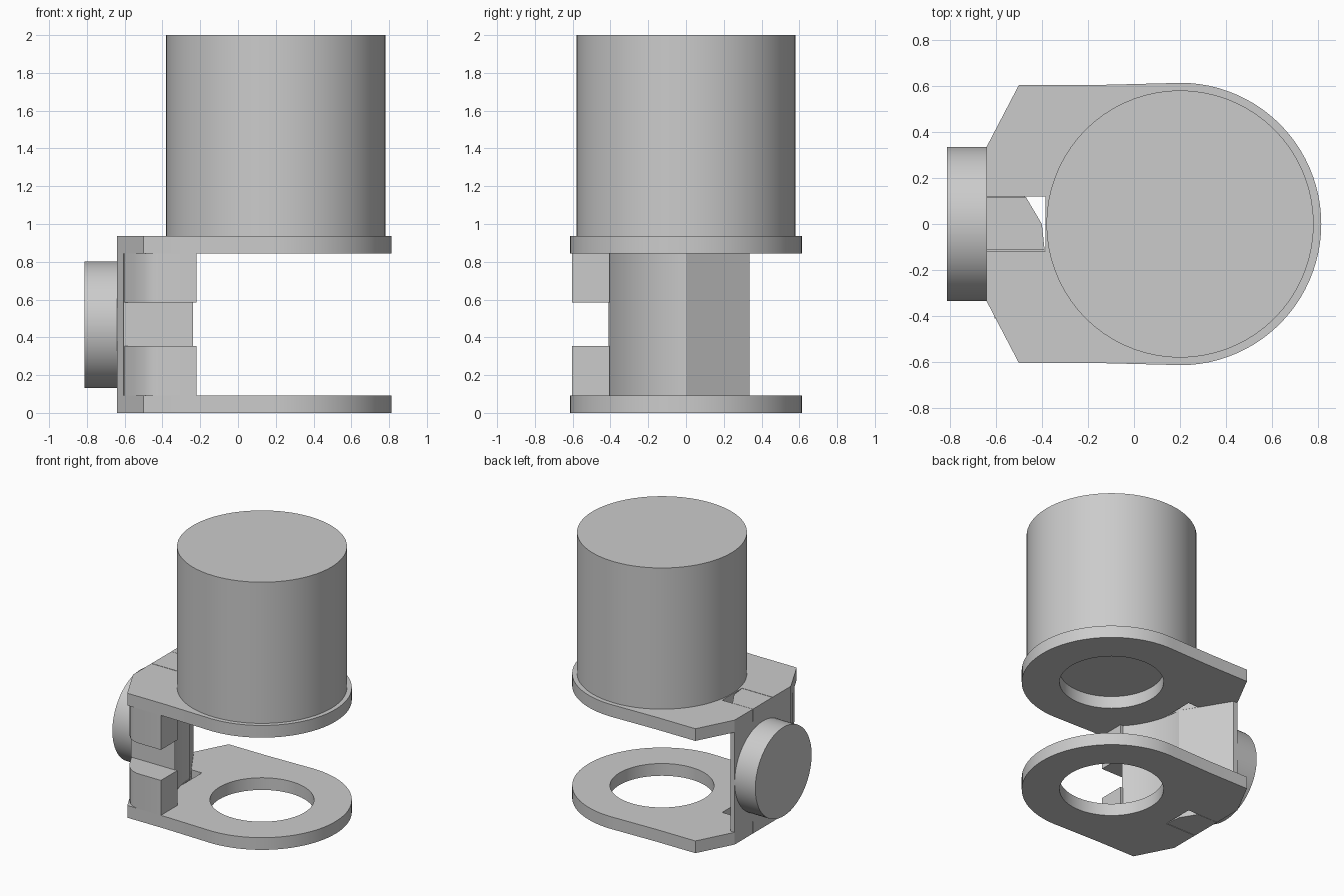
import bpy, bmesh
from math import sin, cos, radians, pi
from mathutils import Matrix

if "Cube" in bpy.data.objects:
    bpy.data.objects.remove(bpy.data.objects["Cube"], do_unlink=True)

grey = bpy.data.materials.new("light_grey")
grey.use_nodes = True
grey.diffuse_color = (0.6, 0.6, 0.6, 1)
grey.node_tree.nodes["Principled BSDF"].inputs["Base Color"].default_value = (0.6, 0.6, 0.6, 1)

AXIS_X = 0.2            # shaft axis of the motor
BASE, TOP = 0.095, 0.845  # inner faces of the two plates
THICK = 0.092


def finish(name, bm):
    bmesh.ops.recalc_face_normals(bm, faces=bm.faces)
    mesh = bpy.data.meshes.new(name)
    bm.to_mesh(mesh)
    bm.free()
    mesh.materials.append(grey)
    obj = bpy.data.objects.new(name, mesh)
    bpy.context.collection.objects.link(obj)
    return obj


def prism(name, outline, z0, z1):
    """Extrude a plan outline between two heights."""
    bm = bmesh.new()
    face = bm.faces.new([bm.verts.new((x, y, z0)) for x, y in outline])
    top = bmesh.ops.extrude_face_region(bm, geom=[face])["geom"]
    verts = [v for v in top if isinstance(v, bmesh.types.BMVert)]
    bmesh.ops.translate(bm, verts=verts, vec=(0, 0, z1 - z0))
    return finish(name, bm)


def cylinder(name, radius, depth, matrix):
    bm = bmesh.new()
    bmesh.ops.create_cone(bm, cap_ends=True, segments=72, radius1=radius,
                          radius2=radius, depth=depth, matrix=matrix)
    return finish(name, bm)


def arc(cx, cy, r, a0, a1, n):
    steps = [radians(a0 + (a1 - a0) * i / n) for i in range(n + 1)]
    return [(cx + r * cos(a), cy + r * sin(a)) for a in steps]


def activate(obj):
    bpy.ops.object.select_all(action="DESELECT")
    obj.select_set(True)
    bpy.context.view_layer.objects.active = obj


def cut(obj, cutter):
    activate(obj)
    mod = obj.modifiers.new("cut", "BOOLEAN")
    mod.operation, mod.solver, mod.object = "DIFFERENCE", "EXACT", cutter
    bpy.ops.object.modifier_apply(modifier=mod.name)
    bpy.data.objects.remove(cutter, do_unlink=True)


parts = []

# Mounting plates: rounded nose, chamfered rear, round opening and a tab slot
back = [(-0.18, 0.603), (-0.5, 0.603), (-0.64, 0.335)]
outline = arc(AXIS_X, 0, 0.613, -94, 94, 48) + back + [(x, -y) for x, y in reversed(back)]
slot = [(-0.7, -0.117), (-0.385, -0.117), (-0.385, 0.12), (-0.7, 0.12)]
# Tab that passes through each slot, with its slanted front corner
tab = [(-0.64, -0.113), (-0.388, -0.113), (-0.4, 0), (-0.47, 0.118), (-0.64, 0.118)]
for label, z in (("lower", 0), ("upper", TOP)):
    plate = prism(label + "_plate", outline, z, z + THICK)
    cut(plate, cylinder("opening_cutter", 0.355, 1,
                        Matrix.Translation((AXIS_X, 0, z))))
    cut(plate, prism("slot_cutter", slot, z - 0.1, z + 0.2))
    parts += [plate, prism(label + "_tab", tab, z, z + THICK)]

# Rear column: hollowed around the motor axis, then slanting back to a thin edge
column = [(-0.605, 0.335), (-0.64, 0.335), (-0.64, -0.335), (-0.605, -0.401),
          (-0.605, -0.41)] + arc(AXIS_X, 0, 0.6, 223.1, 180, 14)
parts.append(prism("rear_column", column, THICK, TOP))

# Side lugs with a rounded outer corner, separated by a gap
lug = [(-0.22, -0.405), (-0.603, -0.405), (-0.55, -0.505), (-0.525, -0.54),
       (-0.495, -0.57), (-0.46, -0.592), (-0.42, -0.603), (-0.22, -0.603)]
for label, z0, z1 in (("lower", THICK, 0.355), ("upper", 0.585, TOP)):
    parts.append(prism(label + "_lug", lug, z0, z1))

# Round boss on the rear face
parts.append(cylinder("rear_boss", 0.335, 0.172,
                      Matrix.Translation((-0.726, 0, 0.467)) @ Matrix.Rotation(pi / 2, 4, "Y")))

# Motor body standing on the upper plate
motor_base = TOP + THICK
parts.append(cylinder("motor_body", 0.58, 2 - motor_base,
                      Matrix.Translation((AXIS_X, 0, (2 + motor_base) / 2))))

for obj in parts:
    activate(obj)
    bpy.ops.object.shade_smooth_by_angle(angle=radians(25))
